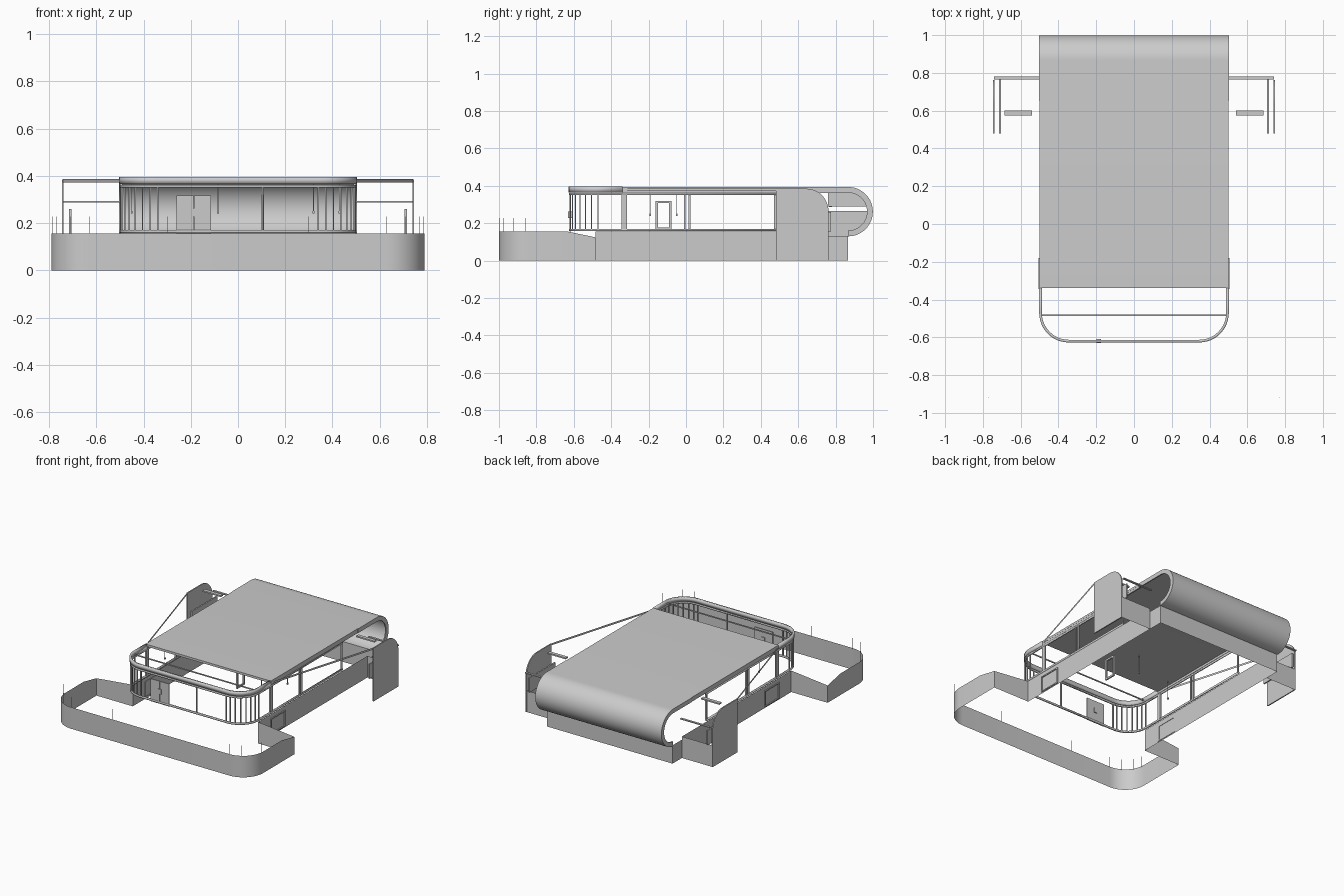
import bpy, bmesh, math

if "Cube" in bpy.data.objects:
    bpy.data.objects.remove(bpy.data.objects["Cube"])


def make(name, verts, faces, smooth=False):
    me = bpy.data.meshes.new(name)
    me.from_pydata(verts, [], faces)
    bm = bmesh.new()
    bm.from_mesh(me)
    bmesh.ops.recalc_face_normals(bm, faces=bm.faces)
    bm.to_mesh(me)
    bm.free()
    ob = bpy.data.objects.new(name, me)
    bpy.context.collection.objects.link(ob)
    if smooth:
        bpy.context.view_layer.objects.active = ob
        ob.select_set(True)
        bpy.ops.object.shade_smooth_by_angle(angle=math.radians(35))
        ob.select_set(False)
    return ob


def box(name, x, y, z):
    v = [(a, b, c) for a in x for b in y for c in z]
    f = [(0, 1, 3, 2), (4, 6, 7, 5), (0, 4, 5, 1), (2, 3, 7, 6), (0, 2, 6, 4), (1, 5, 7, 3)]
    return make(name, v, f)


def pair(name, x, y, z):
    box(name + "_right", x, y, z)
    box(name + "_left", (-x[1], -x[0]), y, z)


def arc(cx, cy, r, a0, a1, n=12):
    return [(cx + r * math.cos(math.radians(a0 + (a1 - a0) * i / n)),
             cy + r * math.sin(math.radians(a0 + (a1 - a0) * i / n))) for i in range(n + 1)]


def strip(name, path, z0, z1, thick=0):
    # vertical sheet along a plan path; z1 may be a function of the point
    top = z1 if callable(z1) else (lambda p: z1)
    n = len(path)
    v = [(p[0], p[1], z0) for p in path] + [(p[0], p[1], top(p)) for p in path]
    ob = make(name, v, [(i, i + 1, n + i + 1, n + i) for i in range(n - 1)], True)
    if thick:
        m = ob.modifiers.new("thickness", 'SOLIDIFY')
        m.thickness = thick
        m.offset = 0
    return ob


def frame(name, x, y, z, w):
    # rectangular frame in the y-z plane
    box(name + "_jamb_front", x, (y[0], y[0] + w), z)
    box(name + "_jamb_back", x, (y[1] - w, y[1]), z)
    box(name + "_head", x, (y[0] + w, y[1] - w), (z[1] - w, z[1]))
    box(name + "_foot", x, (y[0] + w, y[1] - w), (z[0], z[0] + w))


CY, CZ, R = 0.867, 0.262, 0.132


def curl(name, y0, thick, x0, x1):
    # hook-shaped section: straight from y0, then half a turn at the back
    outer = [(y0, CZ + R)] + arc(CY, CZ, R, 90, -90, 24)
    inner = [(y0, CZ + R - thick)] + arc(CY, CZ, R - thick, 90, -90, 24)
    loop = outer + inner[::-1]
    n, m = len(loop), len(outer)
    verts = [(x0, *p) for p in loop] + [(x1, *p) for p in loop]
    faces = [(i, (i + 1) % n, n + (i + 1) % n, n + i) for i in range(n)]
    for o in (0, n):
        faces += [(o + i, o + i + 1, o + n - 2 - i, o + n - 1 - i) for i in range(m - 1)]
    make(name, verts, faces, True)


# Roof sheet that curls round at the back, with a deeper rim at each end
curl("curled_roof", -0.34, 0.016, -0.5, 0.5)
curl("curl_rim_right", 0.65, 0.031, 0.495, 0.503)
curl("curl_rim_left", 0.65, 0.031, -0.503, -0.495)

# Partition inside the curl, split by a long slot
ri = R - 0.016
up = [(0.76, 0.29), (CY + ri * 0.97, 0.29)] + arc(CY, CZ, ri, 15, 90) + [(0.76, CZ + ri)]
low = [(CY + ri, 0.265), (0.76, 0.265), (0.76, 0.132), (CY, 0.132)] + arc(CY, CZ, ri, -84, 0)
for k, poly in (("upper", up), ("lower", low)):
    make(f"curl_partition_{k}", [(0.1, *p) for p in poly], [tuple(range(len(poly)))])

# Terrace wall with rounded front corners, dropping slightly at its ends
half = arc(0.63, -0.84, 0.16, -90, 0) + [(0.79, -0.63), (0.79, -0.485), (0.5, -0.485)]
terrace = [(-p[0], p[1]) for p in reversed(half)] + half
strip("terrace_wall", terrace, 0, lambda p: 0.125 if p[0] ** 2 > 0.5 and p[1] > -0.5 else 0.155)

for s, side in ((1, "right"), (-1, "left")):
    # straight plinth wall, and the step out to the wing
    strip("plinth_" + side, [(s * 0.5, -0.485), (s * 0.5, 0.76)], 0, 0.155)
    strip("plinth_step_" + side, [(s * 0.742, 0.76), (s * 0.5, 0.76)], 0, 0.155)
    strip("plinth_return_" + side, [(s * 0.5, 0.76), (s * 0.5, 0.867)], 0, 0.132)
    # tie strip from the roof to the wing
    strip("tie_" + side, [(s * 0.5, -0.34), (s * 0.742, 0.48)], 0.372, 0.386)
    # wing panel with rounded rear top corner
    prof = [(0.48, 0), (0.762, 0)] + arc(0.642, 0.265, 0.12, 0, 90) + [(0.48, 0.385)]
    k = len(prof)
    vs = [(s * x, *p) for x in (0.738, 0.746) for p in prof]
    fs = [tuple(range(k)), tuple(range(k, 2 * k))]
    fs += [(i, (i + 1) % k, k + (i + 1) % k, k + i) for i in range(k)]
    make("wing_panel_" + side, vs, fs)
    # plinth hatch frame
    a, b = sorted((s * 0.497, s * 0.506))
    frame("hatch_" + side, (a, b), (-0.345, -0.18), (0.008, 0.125), 0.008)
strip("plinth_back", [(-0.5, 0.867), (0.5, 0.867)], 0, 0.132)

# Wing fittings
pair("wing_inner_rail", (0.705, 0.715), (0.48, 0.775), (0.155, 0.26))
pair("wing_back_bar", (0.5, 0.74), (0.765, 0.78), (0.286, 0.293))
pair("wing_shelf", (0.54, 0.685), (0.575, 0.6), (0.372, 0.382))

# Front ring: fascia, head rail and sill sharing one rounded path
half = arc(0.345, -0.47, 0.15, -90, 0) + [(0.495, -0.34)]
ring = [(-p[0], p[1]) for p in reversed(half)] + half
strip("front_fascia", ring, 0.365, 0.396, 0.014)
long_ring = [(-0.495, 0.48)] + ring + [(0.495, 0.48)]
strip("head_rail", long_ring, 0.35, 0.361, 0.01)
strip("sill_rail", long_ring, 0.158, 0.17, 0.01)
box("cross_bar", (-0.495, 0.495), (-0.486, -0.48), (0.372, 0.38))
pair("roof_side_fascia", (0.489, 0.499), (-0.34, 0.65), (0.362, 0.378))

# Mullions along the sides, round the corners and across the front
Z = (0.165, 0.355)
for i, (y, w) in enumerate(((-0.345, 0.03), (-0.01, 0.007), (0.014, 0.01), (0.47, 0.01))):
    pair(f"side_mullion_{i}", (0.489, 0.499), (y, y + w), Z)
for i, (x, y) in enumerate(arc(0.345, -0.47, 0.15, -80, 0, 6)):
    pair(f"corner_mullion_{i}", (x - 0.003, x + 0.003), (y - 0.003, y + 0.003), Z)
for i, x in enumerate((-0.34, 0.105, 0.34)):
    box(f"front_mullion_{i}", (x - 0.004, x + 0.004), (-0.624, -0.616), Z)

# Front door, handle plate, inner doorway and pendants
box("front_door_left", (-0.26, -0.188), (-0.624, -0.616), (0.155, 0.317))
box("front_door_right", (-0.186, -0.115), (-0.624, -0.616), (0.155, 0.317))
box("door_handle", (-0.198, -0.174), (-0.63, -0.61), (0.228, 0.262))
frame("inner_doorway", (0.1, 0.11), (-0.163, -0.077), (0.165, 0.32), 0.013)
for i, (x, y) in enumerate(((-0.45, -0.19), (-0.085, -0.05), (0.32, -0.19), (0.43, -0.05))):
    box(f"pendant_{i}", (x - 0.0015, x + 0.0015), (y - 0.0015, y + 0.0015), (0.25, 0.378))
    box(f"pendant_lamp_{i}", (x - 0.004, x + 0.004), (y - 0.004, y + 0.004), (0.24, 0.252))

# Thin railing posts on the terrace wall
for i, (x, y) in enumerate(((0.3, -0.998), (0.63, -0.998), (0.71, -0.977), (0.768, -0.92), (0.787, -0.86))):
    pair(f"rail_post_{i}", (x - 0.001, x + 0.001), (y - 0.001, y + 0.001), (0.15, 0.228))
